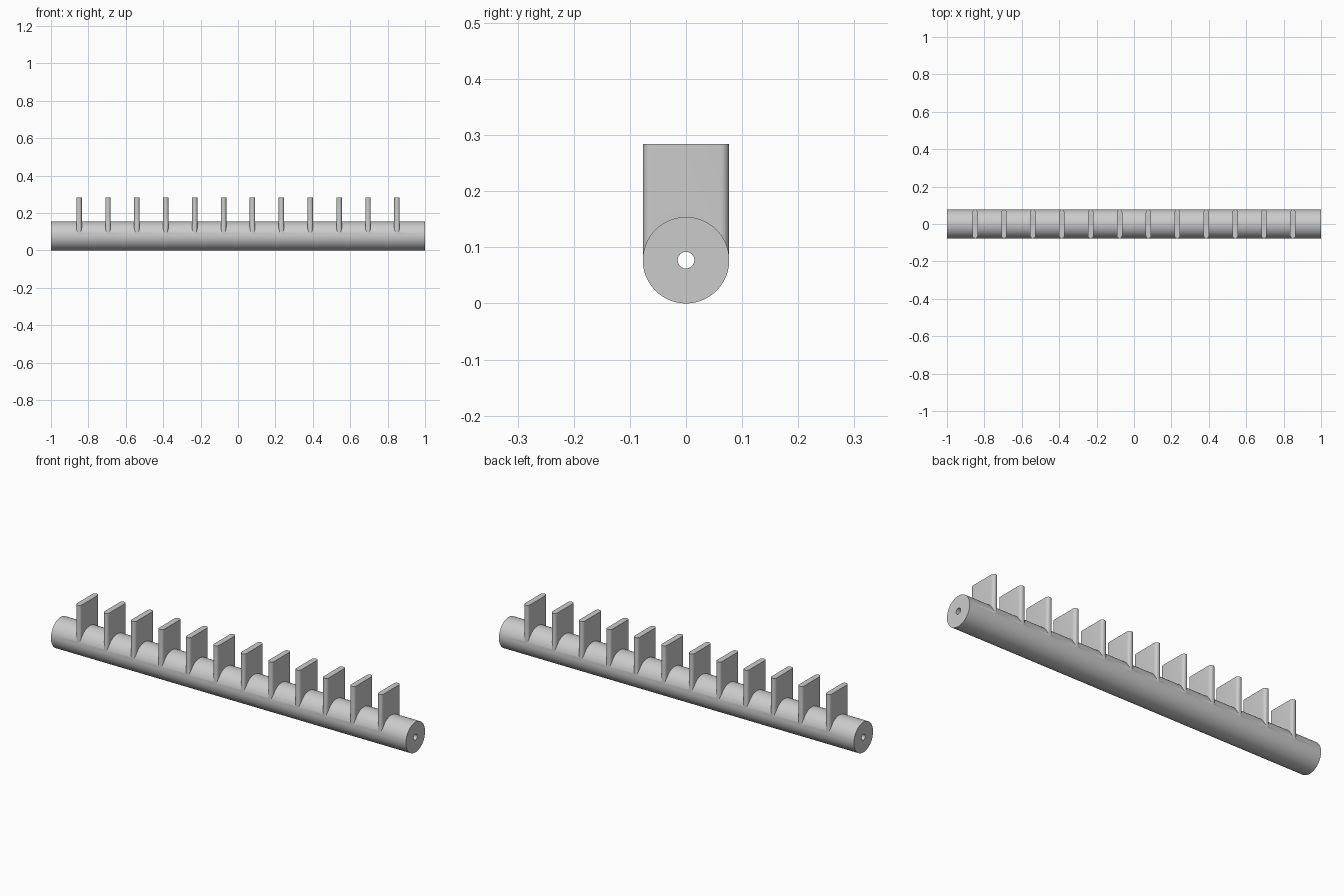
import bpy
import bmesh
from math import pi, radians, sin, cos
from mathutils import Matrix

if "Cube" in bpy.data.objects:
    bpy.data.objects.remove(bpy.data.objects["Cube"], do_unlink=True)

LENGTH, RADIUS, BORE = 2.0, 0.077, 0.0148
FIN_COUNT, FIN_PITCH = 12, 0.1545
FIN_HALF, FIN_ROUND, FIN_TOP = 0.0767, 0.0145, 0.284

grey = bpy.data.materials.new("light grey")
grey.use_nodes = True
colour = (0.6, 0.6, 0.6, 1)
grey.diffuse_color = colour
grey.node_tree.nodes["Principled BSDF"].inputs["Base Color"].default_value = colour


def make_object(name, bm):
    bmesh.ops.recalc_face_normals(bm, faces=bm.faces)
    mesh = bpy.data.meshes.new(name)
    bm.to_mesh(mesh)
    bm.free()
    mesh.materials.append(grey)
    obj = bpy.data.objects.new(name, mesh)
    bpy.context.collection.objects.link(obj)
    return obj


def rod(name, radius, length, segments):
    bm = bmesh.new()
    place = Matrix.Translation((0, 0, RADIUS)) @ Matrix.Rotation(pi / 2, 4, "Y")
    bmesh.ops.create_cone(bm, cap_ends=True, segments=segments, radius1=radius,
                          radius2=radius, depth=length, matrix=place)
    return make_object(name, bm)


def add_fin(bm, x):
    # Upright plate whose front and back edges are fully rounded
    arc = [i * pi / 12 for i in range(13)]
    offset = FIN_HALF - FIN_ROUND
    outline = [(x + FIN_ROUND * cos(a), offset + FIN_ROUND * sin(a)) for a in arc]
    outline += [(x - FIN_ROUND * cos(a), -offset - FIN_ROUND * sin(a)) for a in arc]
    face = bm.faces.new([bm.verts.new((px, py, RADIUS)) for px, py in outline])
    top = bmesh.ops.extrude_face_region(bm, geom=[face])["geom"]
    bmesh.ops.translate(bm, vec=(0, 0, FIN_TOP - RADIUS),
                        verts=[v for v in top if isinstance(v, bmesh.types.BMVert)])


def apply_boolean(target, tool, operation):
    mod = target.modifiers.new(operation.title(), "BOOLEAN")
    mod.operation = operation
    mod.solver = "EXACT"
    mod.object = tool
    bpy.context.view_layer.objects.active = target
    bpy.ops.object.modifier_apply(modifier=mod.name)
    bpy.data.objects.remove(tool, do_unlink=True)


# Round bar
bar = rod("finned_bar", RADIUS, LENGTH, 96)

# Row of fins fused to the bar
fins_bm = bmesh.new()
for i in range(FIN_COUNT):
    add_fin(fins_bm, (i - (FIN_COUNT - 1) / 2) * FIN_PITCH)
apply_boolean(bar, make_object("fins", fins_bm), "UNION")

# Hole through the full length
apply_boolean(bar, rod("bore_cutter", BORE, LENGTH * 1.1, 48), "DIFFERENCE")

bpy.ops.object.select_all(action="DESELECT")
bar.select_set(True)
bpy.context.view_layer.objects.active = bar
bpy.ops.object.shade_smooth_by_angle(angle=radians(30))
